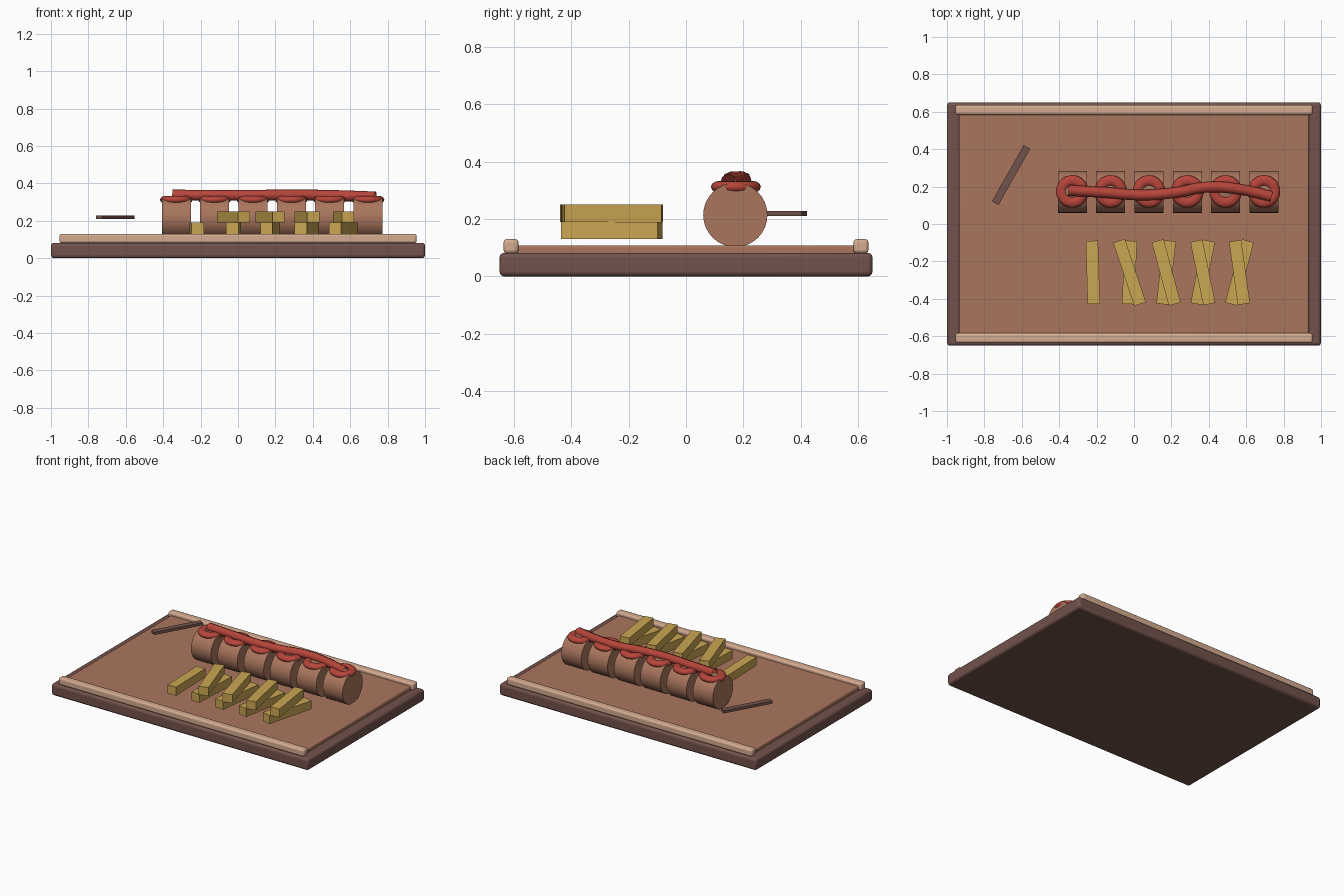
import bpy
import math
from mathutils import Vector

if "Cube" in bpy.data.objects:
    bpy.data.objects.remove(bpy.data.objects["Cube"], do_unlink=True)


def material(name, color):
    mat = bpy.data.materials.new(name)
    mat.use_nodes = True
    mat.diffuse_color = (*color, 1)
    mat.node_tree.nodes["Principled BSDF"].inputs["Base Color"].default_value = (*color, 1)
    return mat


DARK_WOOD = material("dark wood", (0.17, 0.085, 0.07))
TAN = material("warm tan", (0.4, 0.18, 0.11))
PALE_WOOD = material("pale wood", (0.66, 0.41, 0.28))
SAUCE = material("red sauce", (0.47, 0.06, 0.042))
GOLD = material("golden potato", (0.59, 0.38, 0.085))


def finish(name, mat, smooth=True):
    obj = bpy.context.object
    obj.name = name
    obj.data.materials.append(mat)
    if smooth:
        bpy.ops.object.shade_smooth_by_angle(angle=math.radians(35))
    return obj


def box(name, center, size, mat, angle=0, bevel=0):
    bpy.ops.mesh.primitive_cube_add(size=1, location=center, rotation=(0, 0, angle))
    obj = bpy.context.object
    obj.scale = size
    bpy.ops.object.transform_apply(location=False, rotation=False, scale=True)
    if bevel:
        mod = obj.modifiers.new("rounded edges", 'BEVEL')
        mod.width = bevel
        mod.segments = 3
    return finish(name, mat, smooth=bool(bevel))


def bar(name, start, end, width, height, mat):
    # Straight bar between two points of equal height
    a, b = Vector(start), Vector(end)
    d = b - a
    return box(name, (a + b) / 2, (d.length, width, height), mat, math.atan2(d.y, d.x))


# Tray with raised panel and two rails
box("tray_base", (0, 0, 0.041), (2, 1.3, 0.082), DARK_WOOD, bevel=0.016)
box("tray_panel", (0, 0, 0.085), (1.87, 1.18, 0.046), TAN, bevel=0.008)
for side, y in (("front", -0.61), ("back", 0.61)):
    box(side + "_rail", (0, y, 0.105), (1.91, 0.052, 0.05), PALE_WOOD, bevel=0.012)

# Sausage slices, each with a ring of sauce
for i in range(6):
    x = -0.33 + 0.205 * i
    bpy.ops.mesh.primitive_cylinder_add(vertices=32, radius=0.112, depth=0.155,
                                        location=(x, 0.172, 0.214),
                                        rotation=(0, math.pi / 2, 0))
    finish(f"sausage_slice_{i + 1}", TAN)
    bpy.ops.mesh.primitive_torus_add(major_radius=0.058, minor_radius=0.029,
                                     major_segments=32, minor_segments=12,
                                     location=(x, 0.174, 0.312))
    bpy.context.object.scale.z = 0.72
    finish(f"sauce_ring_{i + 1}", SAUCE)

# Wavy line of sauce along the top
path = [(-0.35, 0.18, 0.337), (-0.15, 0.168, 0.336), (0.05, 0.155, 0.336),
        (0.22, 0.168, 0.337), (0.4, 0.198, 0.337), (0.57, 0.185, 0.333),
        (0.735, 0.147, 0.327)]
curve = bpy.data.curves.new("sauce_line", 'CURVE')
curve.dimensions = '3D'
curve.bevel_depth = 0.029
curve.bevel_resolution = 2
curve.resolution_u = 6
spline = curve.splines.new('BEZIER')
spline.bezier_points.add(len(path) - 1)
for point, co in zip(spline.bezier_points, path):
    point.co = co
    point.handle_left_type = point.handle_right_type = 'AUTO'
curve.materials.append(SAUCE)
line = bpy.data.objects.new("sauce_line", curve)
bpy.context.collection.objects.link(line)

# Crossed potato sticks, two layers
FRONT, BACK = -0.428, -0.09
for i in range(5):
    x = -0.22 + 0.196 * i
    lean = -0.01 + 0.025 * i
    bar(f"lower_fry_{i + 1}", (x - lean / 2, FRONT, 0.16), (x + lean / 2, BACK, 0.16),
        0.066, 0.06, GOLD)
    if i:
        lean = 0.135 - 0.022 * i
        bar(f"upper_fry_{i}", (x + lean / 2, FRONT, 0.22), (x - lean / 2, BACK, 0.22),
            0.066, 0.06, GOLD)

# Small wooden pick
bar("wooden_pick", (-0.742, 0.112, 0.219), (-0.572, 0.412, 0.219), 0.04, 0.018, DARK_WOOD)
